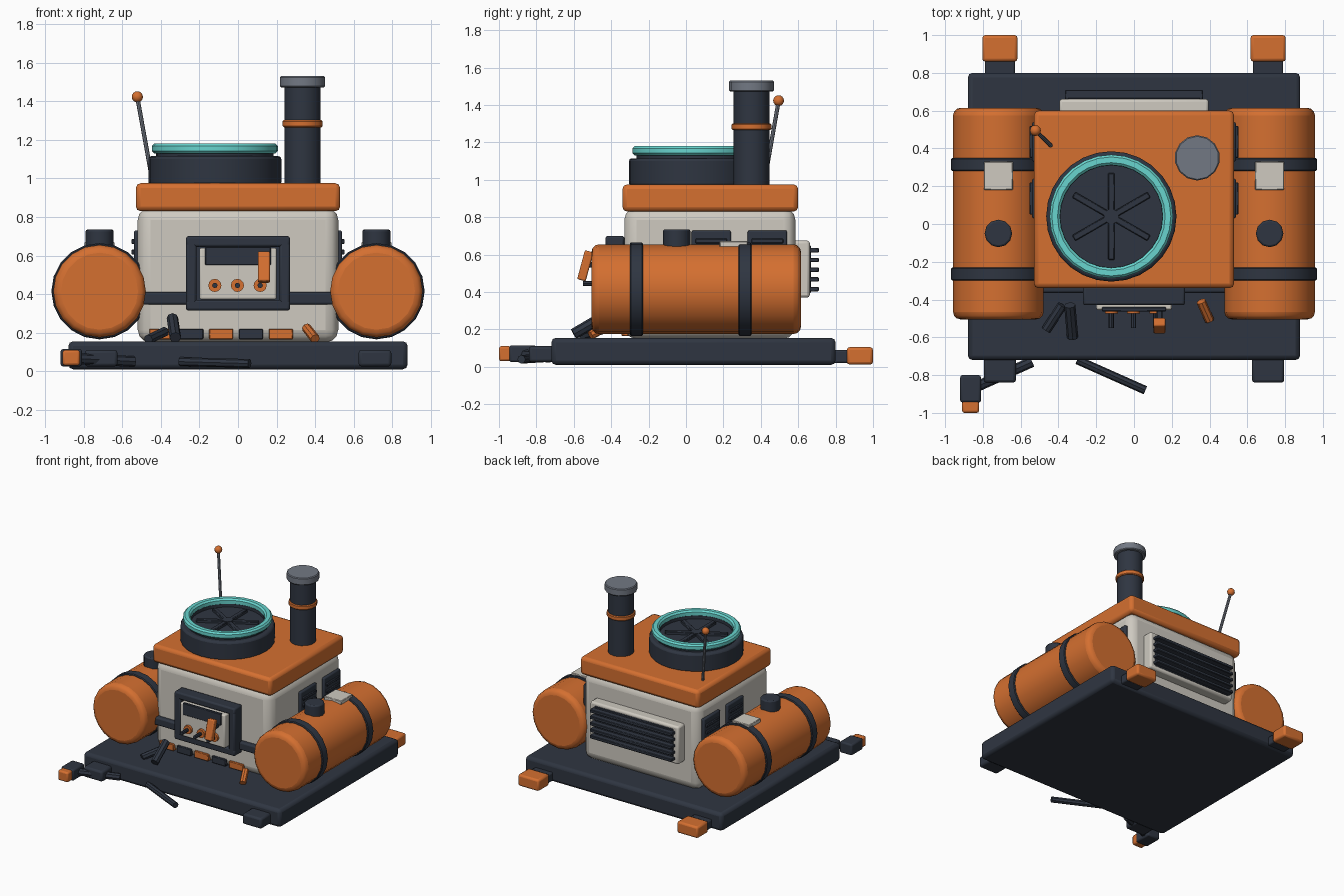
import bpy, bmesh, math
from mathutils import Vector, Matrix

if "Cube" in bpy.data.objects:
    bpy.data.objects.remove(bpy.data.objects["Cube"])


def material(name, rgb):
    m = bpy.data.materials.new(name)
    m.diffuse_color = (*rgb, 1)
    m.use_nodes = True
    m.node_tree.nodes["Principled BSDF"].inputs["Base Color"].default_value = m.diffuse_color
    return m


ORANGE = material("orange paint", (0.66, 0.16, 0.03))
DARK = material("dark slate", (0.028, 0.036, 0.053))
WHITE = material("warm white", (0.62, 0.59, 0.53))
TEAL = material("teal", (0.14, 0.66, 0.62))
GREY = material("grey metal", (0.17, 0.19, 0.23))


def finish(name, bm, mat, bevel=0.0, segments=2):
    mesh = bpy.data.meshes.new(name)
    bmesh.ops.recalc_face_normals(bm, faces=bm.faces[:])
    bm.to_mesh(mesh)
    bm.free()
    ob = bpy.data.objects.new(name, mesh)
    bpy.context.collection.objects.link(ob)
    mesh.materials.append(mat)
    if bevel:
        mod = ob.modifiers.new("bevel", "BEVEL")
        mod.width, mod.segments = bevel, segments
        mod.limit_method, mod.angle_limit = "ANGLE", math.radians(40)
    bpy.ops.object.select_all(action="DESELECT")
    ob.select_set(True)
    bpy.context.view_layer.objects.active = ob
    bpy.ops.object.shade_smooth_by_angle(angle=math.radians(32))
    return ob


def box(name, x, y, z, mat, bevel=0.01, segments=2, tilt=0.0):
    """Box from (min, max) pairs, optionally tilted about x."""
    lo, hi = Vector((x[0], y[0], z[0])), Vector((x[1], y[1], z[1]))
    bm = bmesh.new()
    bmesh.ops.create_cube(bm, size=1)
    m = Matrix.Translation((lo + hi) / 2) @ Matrix.Rotation(tilt, 4, "X")
    bm.transform(m @ Matrix.Diagonal((*(hi - lo), 1)))
    return finish(name, bm, mat, bevel, segments)


def rod(name, a, b, r, mat, sides=8, bevel=0.0, segments=2):
    """Cylinder running from point a to point b."""
    a, b = Vector(a), Vector(b)
    d = b - a
    bm = bmesh.new()
    bmesh.ops.create_cone(bm, cap_ends=True, segments=sides, radius1=r, radius2=r, depth=d.length)
    bm.transform(Matrix.Translation((a + b) / 2) @ d.to_track_quat("Z", "Y").to_matrix().to_4x4())
    return finish(name, bm, mat, bevel, segments)


def ring(name, centre, profile, sides, mat):
    """Closed (radius, height) profile turned about a vertical axis."""
    bm = bmesh.new()
    loops = []
    for i in range(sides):
        t = 2 * math.pi * i / sides
        loops.append([bm.verts.new((centre[0] + r * math.cos(t), centre[1] + r * math.sin(t), z))
                      for r, z in profile])
    n = len(profile)
    for i in range(sides):
        p, q = loops[i], loops[(i + 1) % sides]
        for j in range(n):
            bm.faces.new((p[j], q[j], q[(j + 1) % n], p[(j + 1) % n]))
    return finish(name, bm, mat)


# Base, cabin and roof
box("base", (-0.88, 0.88), (-0.72, 0.80), (0.01, 0.155), DARK, 0.025)
box("cabin", (-0.52, 0.52), (-0.33, 0.585), (0.15, 0.85), WHITE, 0.065, 3)
box("roof", (-0.53, 0.53), (-0.34, 0.60), (0.83, 0.975), ORANGE, 0.025)

# Side tanks with straps, caps, plates, mounts and cabin vents
for s, side in ((-1, "left"), (1, "right")):
    cx = s * 0.718
    rod(side + "_tank", (cx, -0.505, 0.415), (cx, 0.615, 0.415), 0.24, ORANGE, 20, 0.04, 3)
    for y in (-0.265, 0.315):
        rod(side + "_tank_strap", (cx, y - 0.035, 0.415), (cx, y + 0.035, 0.415), 0.25, DARK, 20, 0.006, 1)
    rod(side + "_filler_cap", (cx, -0.05, 0.62), (cx, -0.05, 0.735), 0.073, DARK, 12, 0.01)
    box(side + "_tank_plate", (cx - 0.077, cx + 0.077), (0.18, 0.33), (0.64, 0.672), WHITE, 0.004, 1)
    for y in (0.03, 0.33):
        x = sorted((s * 0.50, s * 0.54))
        box(side + "_side_vent", x, (y, y + 0.21), (0.50, 0.73), DARK, 0.01)
        for k in range(3):
            z = 0.55 + k * 0.055
            box(side + "_side_vent_slat", sorted((s * 0.53, s * 0.553)), (y + 0.02, y + 0.19),
                (z, z + 0.025), DARK, 0.004, 1)
    box(side + "_front_mount", sorted((s * 0.24, s * 0.60)), (-0.365, -0.31), (0.345, 0.41), DARK, 0.012)
    box(side + "_rear_mount", sorted((s * 0.46, s * 0.62)), (0.50, 0.56), (0.345, 0.41), DARK, 0.012)

# Roof fan
fan = Vector((-0.12, 0.04, 0))
rod("fan_housing", fan + Vector((0, 0, 0.965)), fan + Vector((0, 0, 1.115)), 0.345, DARK, 28, 0.015)
ring("fan_collar", fan, [(0.27, 1.10), (0.305, 1.10), (0.305, 1.14), (0.27, 1.14)], 28, DARK)
ring("fan_glow_ring", fan, [(0.272, 1.14), (0.285, 1.13), (0.315, 1.13), (0.327, 1.142),
                            (0.327, 1.168), (0.315, 1.18), (0.285, 1.18), (0.272, 1.168)], 28, TEAL)
for k in range(6):
    t = math.pi / 2 + k * math.pi / 3
    bm = bmesh.new()
    bmesh.ops.create_cube(bm, size=1)
    bm.transform(Matrix.Translation(fan + Vector((0, 0, 1.122))) @ Matrix.Rotation(t, 4, "Z")
                 @ Matrix.Translation((0.125, 0, 0)) @ Matrix.Diagonal((0.21, 0.035, 0.03, 1)))
    finish("fan_blade", bm, DARK, 0.005, 1)
rod("fan_hub", fan + Vector((0, 0, 1.10)), fan + Vector((0, 0, 1.14)), 0.04, DARK, 12)

# Chimney
for name, z0, z1, r, mat in (("chimney", 0.96, 1.48, 0.096, DARK), ("chimney_band", 1.265, 1.302, 0.106, ORANGE),
                             ("chimney_cap", 1.472, 1.53, 0.12, GREY)):
    rod(name, (0.335, 0.35, z0), (0.335, 0.35, z1), r, mat, 14, 0.006, 1)

# Antenna
rod("antenna_rod", (-0.44, 0.415, 0.965), (-0.522, 0.495, 1.42), 0.011, GREY)
bm = bmesh.new()
bmesh.ops.create_uvsphere(bm, u_segments=12, v_segments=8, radius=0.029)
bm.transform(Matrix.Translation((-0.522, 0.495, 1.423)))
finish("antenna_ball", bm, ORANGE)

# Front control panel: backing, raised border, white face, screen, knobs, lever
box("panel_backing", (-0.26, 0.26), (-0.385, -0.31), (0.33, 0.69), DARK, 0.012)
for z0, z1 in ((0.315, 0.37), (0.645, 0.70)):
    box("panel_border_rail", (-0.27, 0.27), (-0.43, -0.33), (z0, z1), DARK, 0.012)
for s in (-1, 1):
    box("panel_border_post", sorted((s * 0.215, s * 0.27)), (-0.43, -0.33), (0.32, 0.70), DARK, 0.012)
box("panel_face", (-0.2, 0.2), (-0.455, -0.36), (0.372, 0.64), WHITE, 0.01)
box("panel_screen", (-0.17, 0.17), (-0.463, -0.44), (0.55, 0.645), DARK, 0.004, 1)
for x in (-0.12, -0.003, 0.115):
    rod("knob_collar", (x, -0.44, 0.445), (x, -0.475, 0.445), 0.034, ORANGE, 12)
    rod("knob_pin", (x, -0.46, 0.445), (x, -0.55, 0.445), 0.014, DARK)
box("lever", (0.103, 0.166), (-0.562, -0.515), (0.46, 0.62), ORANGE, 0.008, 2, math.radians(-15))
box("lever_stem", (0.12, 0.15), (-0.53, -0.44), (0.53, 0.56), DARK, 0.004, 1)

# Warning stripes along the foot of the cabin
for k in range(5):
    x = -0.46 + k * 0.155
    box("warning_stripe", (x, x + 0.125), (-0.345, -0.30), (0.165, 0.22), DARK if k % 2 else ORANGE, 0.004, 1)

# Rear radiator
box("radiator_frame", (-0.395, 0.395), (0.56, 0.662), (0.37, 0.675), WHITE, 0.015)
box("radiator_core", (-0.35, 0.35), (0.64, 0.668), (0.395, 0.65), DARK, 0.004, 1)
for k in range(5):
    z = 0.415 + k * 0.052
    box("radiator_slat", (-0.365, 0.365), (0.65, 0.71), (z - 0.012, z + 0.012), DARK, 0.004, 1)

# Bumper feet
for s in (-1, 1):
    x = s * 0.71
    box("rear_bumper_arm", (x - 0.08, x + 0.08), (0.74, 0.90), (0.02, 0.09), DARK)
    box("rear_bumper", (x - 0.093, x + 0.093), (0.86, 1.0), (0.012, 0.105), ORANGE, 0.015)
    box("front_bumper_arm", (x - 0.085, x + 0.085), (-0.84, -0.70), (0.025, 0.11), DARK, 0.015)

# Broken front leg and loose struts
box("broken_foot", (-0.92, -0.81), (-0.945, -0.80), (0.025, 0.115), DARK, 0.012)
box("broken_foot_tip", (-0.91, -0.82), (-1.0, -0.935), (0.03, 0.11), ORANGE, 0.012)
rod("broken_strut", (-0.83, -0.86, 0.065), (-0.54, -0.73, 0.05), 0.028, DARK)
rod("loose_bar", (-0.30, -0.72, 0.05), (0.06, -0.88, 0.04), 0.023, DARK)
rod("upright_strut", (-0.325, -0.60, 0.175), (-0.34, -0.43, 0.275), 0.03, DARK)
rod("leaning_strut", (-0.465, -0.56, 0.165), (-0.38, -0.43, 0.205), 0.026, DARK)
rod("orange_strut", (0.40, -0.51, 0.168), (0.355, -0.41, 0.225), 0.025, ORANGE)
